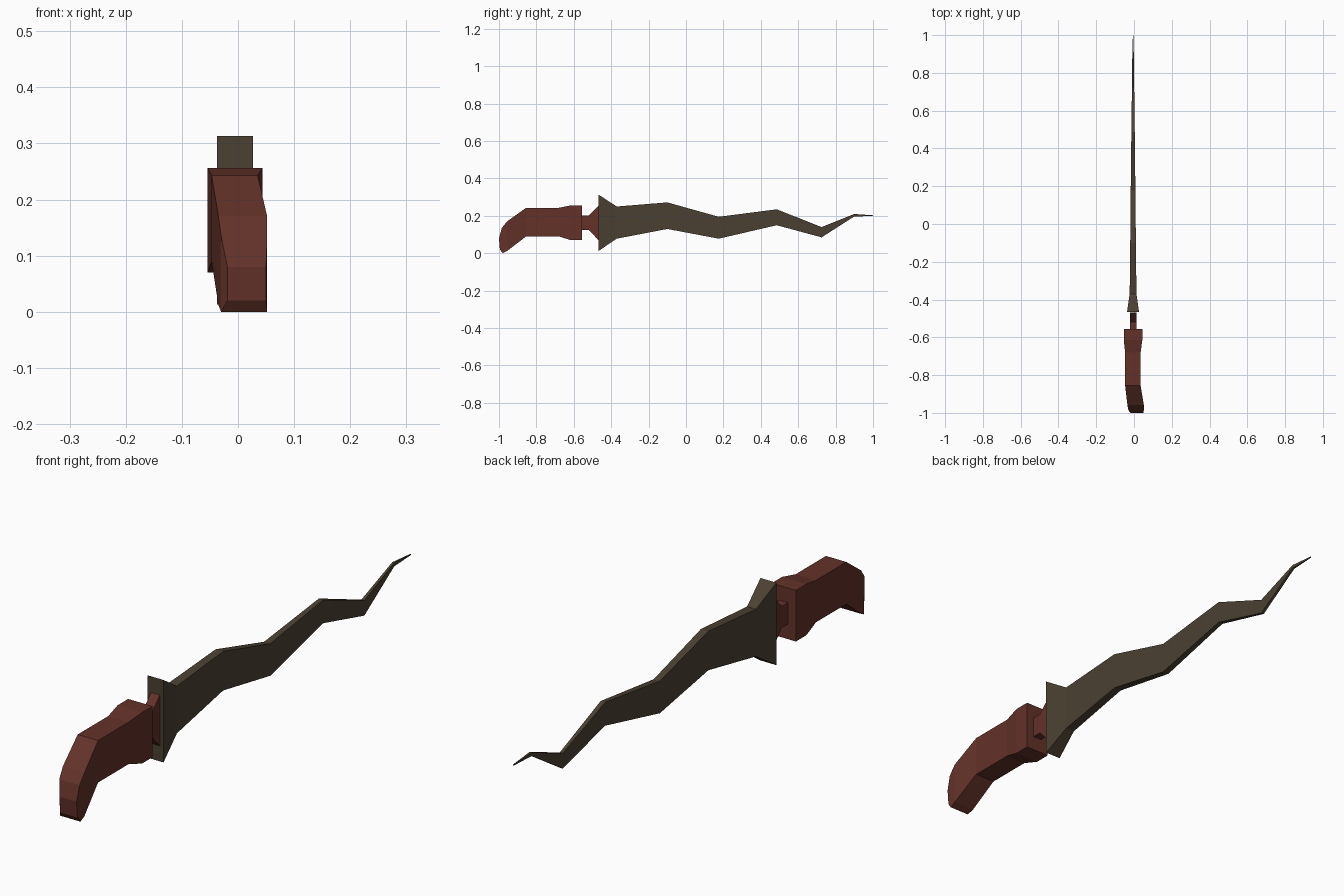
import bpy, bmesh

def material(name, rgb):
    m = bpy.data.materials.new(name)
    m.diffuse_color = (*rgb, 1)
    return m

wood = material("dark red wood", (0.125, 0.032, 0.022))
metal = material("dark bronze", (0.07, 0.052, 0.032))

def loft(name, sections, mat):
    """Rectangular loft; section = (y_top, z_top, y_bottom, z_bottom, x_left, x_right)."""
    bm = bmesh.new()
    rings = [[bm.verts.new(p) for p in ((l, yb, zb), (r, yb, zb), (r, yt, zt), (l, yt, zt))]
             for yt, zt, yb, zb, l, r in sections]
    for a, b in zip(rings, rings[1:]):
        for i in range(4):
            j = (i + 1) % 4
            bm.faces.new((a[i], a[j], b[j], b[i]))
    bm.faces.new(rings[0])
    bm.faces.new(rings[-1])
    bmesh.ops.recalc_face_normals(bm, faces=bm.faces)
    me = bpy.data.meshes.new(name)
    bm.to_mesh(me)
    bm.free()
    me.materials.append(mat)
    ob = bpy.data.objects.new(name, me)
    bpy.context.collection.objects.link(ob)
    return ob

# Curved pistol-style grip with collar
loft("grip", [
    (-1.0, 0.08, -0.995, 0.02, -0.019, 0.05),
    (-0.985, 0.135, -0.98, 0.0, -0.03, 0.052),
    (-0.957, 0.17, -0.957, 0.012, -0.035, 0.052),
    (-0.855, 0.243, -0.855, 0.09, -0.047, 0.035),
    (-0.68, 0.243, -0.68, 0.09, -0.047, 0.035),
    (-0.615, 0.256, -0.615, 0.07, -0.054, 0.044),
    (-0.555, 0.256, -0.555, 0.07, -0.054, 0.044)], wood)

# Neck flaring into the guard
loft("neck", [
    (-0.56, 0.203, -0.56, 0.125, -0.022, 0.013),
    (-0.52, 0.203, -0.52, 0.125, -0.022, 0.013),
    (-0.468, 0.255, -0.468, 0.07, -0.022, 0.013)], wood)

# Wavy blade with flared base: y, top z, bottom z, half thickness
blade = [(-0.467, 0.313, 0.013, 0.032), (-0.37, 0.25, 0.078, 0.018),
         (-0.10, 0.272, 0.13, 0.015), (0.175, 0.195, 0.078, 0.0125),
         (0.485, 0.235, 0.15, 0.009), (0.725, 0.14, 0.085, 0.006),
         (0.90, 0.21, 0.197, 0.004), (1.0, 0.203, 0.199, 0.001)]
loft("blade", [(y, t, y, b, -0.005 - h, -0.005 + h) for y, t, b, h in blade], metal)
